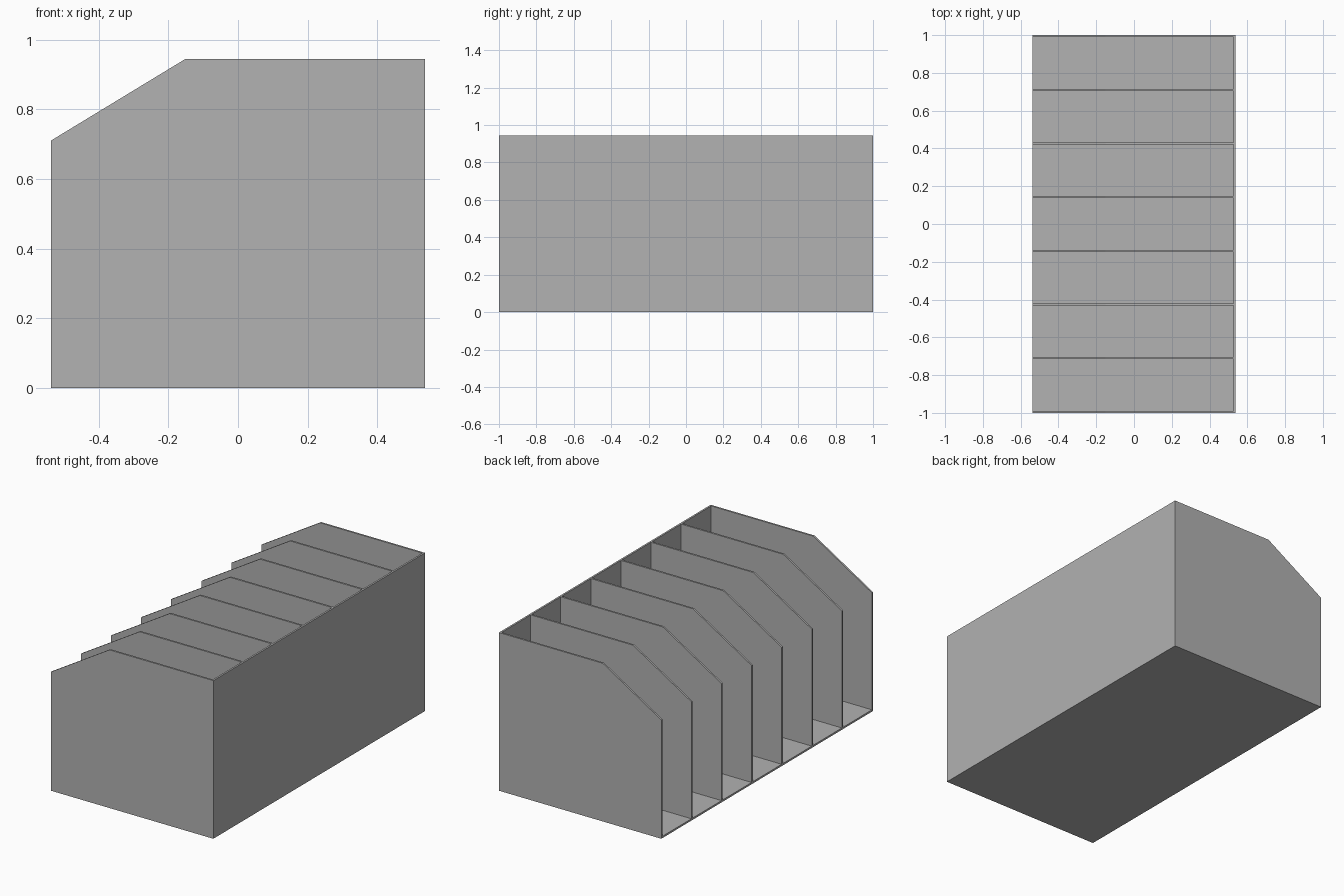
import bpy
import bmesh

cube = bpy.data.objects.get("Cube")
if cube:
    bpy.data.objects.remove(cube, do_unlink=True)

HALF_W, HALF_L, HEIGHT, T = 0.537, 1.0, 0.945, 0.011
BAYS = 7

grey = bpy.data.materials.new("plain_grey")
grey.use_nodes = True
grey.diffuse_color = (0.445, 0.445, 0.445, 1)
grey.node_tree.nodes["Principled BSDF"].inputs["Base Color"].default_value = grey.diffuse_color


def panel(name, profile, y0, y1):
    """Extrude an (x, z) profile along y into a flat-shaded solid."""
    bm = bmesh.new()
    face = bm.faces.new([bm.verts.new((x, y0, z)) for x, z in profile])
    extruded = bmesh.ops.extrude_face_region(bm, geom=[face])["geom"]
    moved = [v for v in extruded if isinstance(v, bmesh.types.BMVert)]
    bmesh.ops.translate(bm, verts=moved, vec=(0, y1 - y0, 0))
    bmesh.ops.recalc_face_normals(bm, faces=bm.faces)
    mesh = bpy.data.meshes.new(name)
    bm.to_mesh(mesh)
    bm.free()
    mesh.materials.append(grey)
    obj = bpy.data.objects.new(name, mesh)
    bpy.context.collection.objects.link(obj)
    return obj


def rectangle(x0, x1, z0, z1):
    return [(x0, z0), (x1, z0), (x1, z1), (x0, z1)]


# Floor and the long closed wall
inner = HALF_W - T
panel("floor", rectangle(-HALF_W, inner, 0, T), -HALF_L, HALF_L)
panel("long_wall", rectangle(inner, HALF_W, 0, HEIGHT), -HALF_L, HALF_L)

# Evenly spaced upright dividers with a sloped corner on the open side
divider_profile = [(-HALF_W, T), (inner, T), (inner, HEIGHT), (-0.15, HEIGHT), (-HALF_W, 0.71)]
pitch = (2 * HALF_L - T) / BAYS
for i in range(BAYS + 1):
    y = -HALF_L + i * pitch
    name = "front_panel" if i == 0 else "back_panel" if i == BAYS else f"divider_{i}"
    panel(name, divider_profile, y, y + T)
